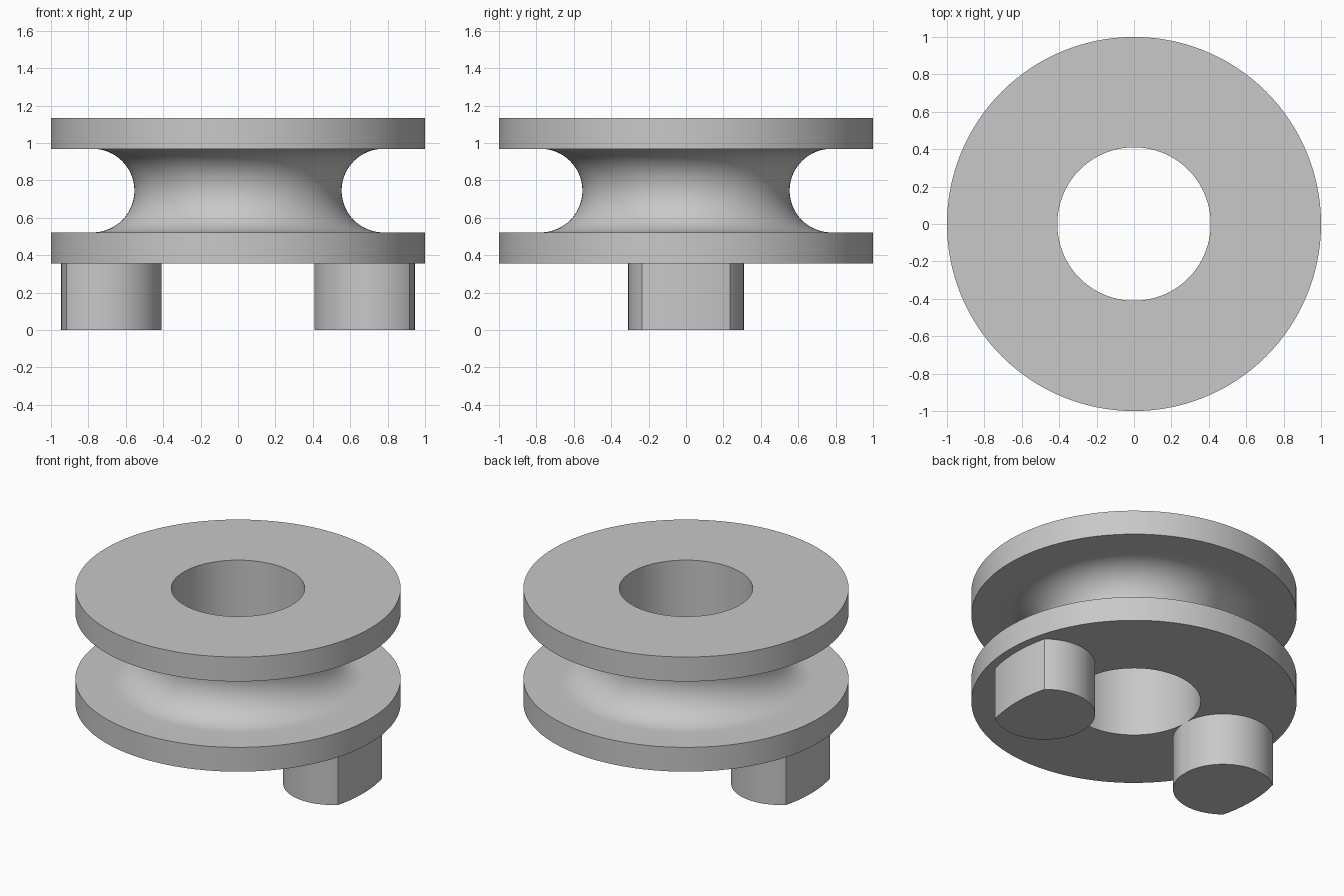
import bpy, bmesh, math
from math import sin, cos, pi

if "Cube" in bpy.data.objects:
    bpy.data.objects.remove(bpy.data.objects["Cube"])

BORE, RIM, PEG_OUT = 0.41, 1.0, 0.946
Z0, Z1, Z2, Z3 = 0.357, 0.522, 0.969, 1.135    # underside, groove bottom, groove top, top
PEG_X, PEG_R = 0.716, 0.309
STEPS = 128

grey = bpy.data.materials.new("plain grey")
grey.diffuse_color = (0.58, 0.58, 0.58, 1)
grey.use_nodes = True
grey.node_tree.nodes["Principled BSDF"].inputs["Base Color"].default_value = grey.diffuse_color


def finish(name, bm):
    bmesh.ops.recalc_face_normals(bm, faces=bm.faces)
    me = bpy.data.meshes.new(name)
    bm.to_mesh(me)
    bm.free()
    me.materials.append(grey)
    ob = bpy.data.objects.new(name, me)
    bpy.context.collection.objects.link(ob)
    bpy.ops.object.select_all(action='DESELECT')
    ob.select_set(True)
    bpy.context.view_layer.objects.active = ob
    bpy.ops.object.shade_smooth_by_angle(angle=math.radians(30))
    return ob


# Grooved wheel: flanges, half-round groove and bore in one turned profile
r, zc = (Z2 - Z1) / 2, (Z1 + Z2) / 2
cx = 0.554 + r
groove = [(cx + r * cos(a), zc + r * sin(a))
          for a in (-pi / 2 - pi * i / 32 for i in range(33))]
profile = [(BORE, Z0), (RIM, Z0), (RIM, Z1)] + groove + [(RIM, Z2), (RIM, Z3), (BORE, Z3)]
bm = bmesh.new()
rings = []
for s in range(STEPS):
    t = 2 * pi * s / STEPS
    rings.append([bm.verts.new((x * cos(t), x * sin(t), z)) for x, z in profile])
n = len(profile)
for s in range(STEPS):
    a, b = rings[s], rings[(s + 1) % STEPS]
    for i in range(n):
        j = (i + 1) % n
        bm.faces.new((a[i], b[i], b[j], a[j]))
finish("grooved_wheel", bm)

# Pegs: round posts trimmed on the outside by an arc about the wheel axis
corner_x = (PEG_OUT ** 2 + PEG_X ** 2 - PEG_R ** 2) / (2 * PEG_X)
corner_y = math.sqrt(PEG_OUT ** 2 - corner_x ** 2)
a0 = math.atan2(corner_y, corner_x - PEG_X)
b0 = math.atan2(corner_y, corner_x)
outline = []
for i in range(65):
    a = a0 + (2 * pi - 2 * a0) * i / 64
    x, y = PEG_X + PEG_R * cos(a), PEG_R * sin(a)
    k = max(1, BORE / math.hypot(x, y))        # keep the bore clear
    outline.append((x * k, y * k))
for i in range(1, 12):
    b = -b0 + 2 * b0 * i / 12
    outline.append((PEG_OUT * cos(b), PEG_OUT * sin(b)))

for name, side in (("right_peg", 1), ("left_peg", -1)):
    bm = bmesh.new()
    base = bm.faces.new([bm.verts.new((side * x, side * y, 0)) for x, y in outline])
    ext = bmesh.ops.extrude_face_region(bm, geom=[base], use_keep_orig=True)
    top = [v for v in ext["geom"] if isinstance(v, bmesh.types.BMVert)]
    bmesh.ops.translate(bm, verts=top, vec=(0, 0, Z0))
    finish(name, bm)
